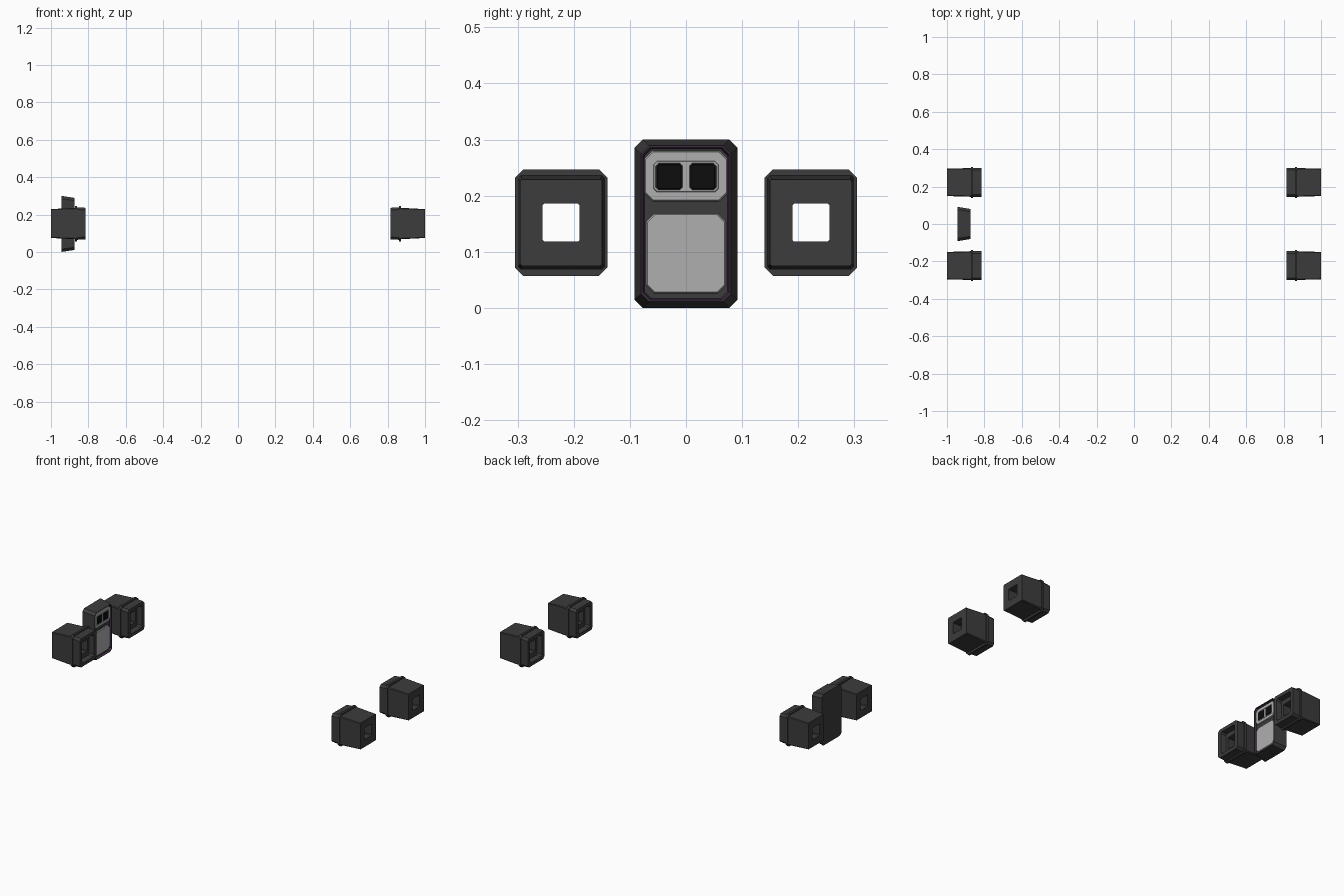
import bpy, bmesh

cube = bpy.data.objects.get("Cube")
if cube:
    bpy.data.objects.remove(cube)


def material(name, r, g, b):
    m = bpy.data.materials.new(name)
    m.use_nodes = True
    m.diffuse_color = (r, g, b, 1)
    m.node_tree.nodes["Principled BSDF"].inputs["Base Color"].default_value = (r, g, b, 1)
    return m


DARK = material("charcoal", 0.045, 0.045, 0.045)
LIGHT = material("light_grey", 0.43, 0.43, 0.43)
BLACK = material("black", 0.004, 0.004, 0.004)
PURPLE = material("dark_purple", 0.05, 0.028, 0.055)


def loft(name, rings, y, z, mats, closed=False, accent=()):
    """Skin chamfered rectangles (x, half width, half height, chamfer) along x.
    Closed joins the last ring to the first; otherwise both ends are capped."""
    bm = bmesh.new()
    loops = []
    for x, w, h, c in rings:
        outline = [(w - c, h), (w, h - c), (w, c - h), (w - c, -h),
                   (c - w, -h), (-w, c - h), (-w, h - c), (c - w, h)]
        loops.append([bm.verts.new((x, y + a, z + b)) for a, b in outline])
    count = len(loops)
    for i in range(count if closed else count - 1):
        a, b = loops[i], loops[(i + 1) % count]
        for k in range(8):
            n = (k + 1) % 8
            f = bm.faces.new((a[k], a[n], b[n], b[k]))
            f.material_index = 1 if i in accent else 0
    if not closed:
        bm.faces.new(loops[0])
        bm.faces.new(loops[-1])
    bmesh.ops.recalc_face_normals(bm, faces=bm.faces)
    mesh = bpy.data.meshes.new(name)
    bm.to_mesh(mesh)
    bm.free()
    for m in mats:
        mesh.materials.append(m)
    obj = bpy.data.objects.new(name, mesh)
    bpy.context.collection.objects.link(obj)
    return obj


# Four hollow housings: tapered body, flange, collar, recess and window
HOUSING = [
    (1.0, .073, .077, .003),
    (.872, .077, .084, .005),
    (.872, .0825, .095, .015),
    (.860, .0825, .095, .015),
    (.860, .077, .087, .012),
    (.816, .077, .084, .012),
    (.816, .055, .065, .008),
    (.845, .050, .060, .008),
    (.845, .033, .034, .003),
    (1.0, .033, .034, .003),
]
for side, sx in (("left", 1), ("right", -1)):
    for end, sy in (("front", -1), ("back", 1)):
        rings = [(sx * x, w, h, c) for x, w, h, c in HOUSING]
        loft(f"{end}_{side}_housing", rings, sy * .2225, .152, [DARK], closed=True)

# Centre panel: tapered case with a purple lip and a recessed face
loft("panel_case", [
    (-.945, .092, .150, .015),
    (-.873, .080, .139, .014),
    (-.873, .077, .136, .013),
    (-.885, .074, .133, .012),
], 0, .15, [DARK, PURPLE], accent=(1, 2))


def plate(name, x, thick, w, h, c, y, z, mat):
    loft(name, [(x, w, h, c), (x + thick, w - .002, h - .002, c)], y, z, [mat])


# Light plates on the recessed face
plate("upper_plate", -.885, .006, .074, .045, .014, 0, .235, LIGHT)
plate("lower_plate", -.885, .006, .071, .071, .014, 0, .097, LIGHT)

# Thin raised surround and the two dark sockets
loft("socket_surround", [
    (-.880, .058, .028, .006),
    (-.877, .057, .027, .006),
    (-.877, .055, .025, .005),
    (-.880, .055, .025, .005),
], 0, .234, [LIGHT], closed=True)
for side, y in (("front", -.030), ("back", .030)):
    plate(f"{side}_socket_rim", -.880, .002, .025, .025, .005, y, .234, DARK)
    plate(f"{side}_socket", -.879, .003, .023, .023, .004, y, .234, BLACK)
